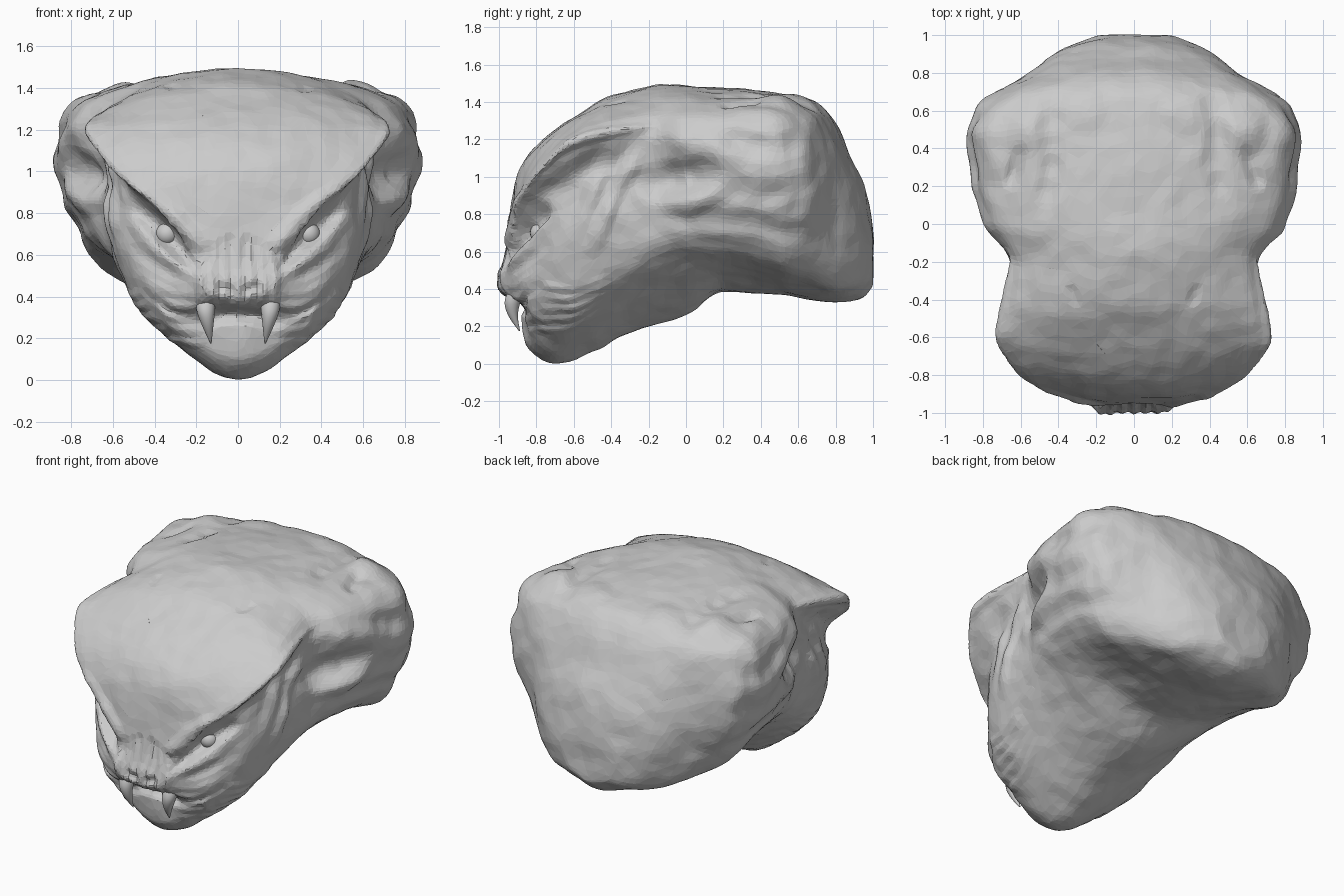
import bpy, bmesh, math
from mathutils import Vector, noise, kdtree
from mathutils.bvhtree import BVHTree

if "Cube" in bpy.data.objects:
    bpy.data.objects.remove(bpy.data.objects["Cube"])


def rail(*pts):
    """Smooth monotone curve value(y) through (y, value) points."""
    d = [(b[1] - a[1]) / (b[0] - a[0]) for a, b in zip(pts, pts[1:])]
    m = [d[0]] + [2 * a * b / (a + b) if a * b > 0 else 0 for a, b in zip(d, d[1:])] + [d[-1]]

    def f(y):
        i = max(k for k in range(len(d)) if k == 0 or pts[k][0] <= y)
        h = pts[i + 1][0] - pts[i][0]
        t = (y - pts[i][0]) / h
        return ((1 + 2 * t) * (1 - t) ** 2 * pts[i][1] + t * (1 - t) ** 2 * h * m[i]
                + t * t * (3 - 2 * t) * pts[i + 1][1] + t * t * (t - 1) * h * m[i + 1])
    return f


def spline(pts, n, closed=False):
    """Catmull-Rom curve through points."""
    p = [Vector(q) for q in pts]
    if len(p) == 1:
        return p
    p = [p[-1]] + p + p[:2] if closed else [p[0]] + p + [p[-1]]
    out = []
    for a, b, c, d in zip(p, p[1:], p[2:], p[3:]):
        for k in range(n):
            t = k / n
            out.append(0.5 * (2 * b + (c - a) * t + (2 * a - 5 * b + 4 * c - d) * t * t
                              + (3 * b - a - 3 * c + d) * t ** 3))
    return out if closed else out + [p[-1]]


def loft(bm, rings):
    vs = [[bm.verts.new(p) for p in r] for r in rings]
    n = len(vs[0])
    for a, b in zip(vs, vs[1:]):
        for i in range(n):
            bm.faces.new((a[i], a[(i + 1) % n], b[(i + 1) % n], b[i]))
    bm.faces.new(vs[0])
    bm.faces.new(vs[-1])
    bmesh.ops.recalc_face_normals(bm, faces=bm.faces)


def make(name, bm):
    me = bpy.data.meshes.new(name)
    bm.to_mesh(me)
    bm.free()
    ob = bpy.data.objects.new(name, me)
    bpy.context.collection.objects.link(ob)
    return ob


def apply(ob, kind, **props):
    mod = ob.modifiers.new(kind.lower(), kind)
    for k, v in props.items():
        setattr(mod, k, v)
    bpy.context.view_layer.objects.active = ob
    bpy.ops.object.modifier_apply(modifier=mod.name)


def relax(bm, times):
    for _ in range(times):
        bmesh.ops.smooth_vert(bm, verts=bm.verts, factor=.5, use_axis_x=True, use_axis_y=True, use_axis_z=True)


# Head rails: heights and half-widths running from face to back of skull
top_z = rail((-1, .48), (-.97, .6), (-.94, .82), (-.91, 1.0), (-.84, 1.12), (-.75, 1.21), (-.6, 1.32), (-.4, 1.43),
             (-.1, 1.49), (.4, 1.46), (.68, 1.41), (.76, 1.35), (.88, 1.1), (.96, .93), (1, .75))
crest_x = rail((-1, .14), (-.95, .26), (-.9, .41), (-.8, .59), (-.6, .7), (-.4, .67), (-.2, .64), (0, .76),
               (.2, .8), (.48, .84), (.62, .74), (.8, .5), (.93, .33), (1, .17))
crest_z = rail((-1, .48), (-.95, .65), (-.9, .85), (-.8, 1.02), (-.6, 1.19), (-.4, 1.24), (0, 1.28),
               (.48, 1.29), (.66, 1.27), (.8, 1.1), (.93, .85), (1, .68))
temple_x = rail((-1, .14), (-.95, .21), (-.9, .28), (-.8, .42), (-.7, .52), (-.6, .57), (-.4, .6), (-.2, .64),
                (0, .77), (.2, .84), (.46, .89), (.62, .82), (.8, .55), (.93, .37), (1, .19))
cheek_x = rail((-1, .15), (-.95, .25), (-.87, .38), (-.8, .46), (-.6, .58), (-.4, .62), (-.2, .64), (0, .75),
               (.2, .8), (.46, .83), (.62, .76), (.8, .54), (.93, .37), (1, .19))
cheek_z = rail((-1, .46), (-.9, .52), (-.6, .67), (-.2, .77), (.1, .83), (.5, .82), (.8, .75), (1, .58))
jaw_x = rail((-1, .12), (-.94, .2), (-.86, .34), (-.8, .41), (-.6, .49), (-.4, .52), (-.1, .61), (.2, .66),
             (.5, .66), (.62, .59), (.8, .45), (.93, .3), (1, .14))
jaw_z = rail((-1, .43), (-.94, .38), (-.86, .34), (-.6, .36), (-.4, .44), (-.1, .6), (.1, .63), (.3, .6),
             (.62, .5), (.85, .44), (1, .47))
base_z = rail((-1, .42), (-.96, .36), (-.88, .32), (-.85, .12), (-.8, .04), (-.7, 0), (-.5, .06), (-.3, .16),
              (0, .26), (.2, .38), (.5, .37), (.8, .325), (.93, .35), (1, .42))


def section(y):
    t, cx, cz, kz, jx, jz, b = (f(y) for f in (top_z, crest_x, crest_z, cheek_z, jaw_x, jaw_z, base_z))
    half = [(cx * .5, t + (cz - t) * .17), (cx * .82, t + (cz - t) * .54), (cx, cz), (temple_x(y), (cz + kz) / 2),
            (cheek_x(y), kz), (jx, jz), (jx * .52, b + (jz - b) * .35)]
    ring = [(0, t)] + half + [(0, b)] + [(-x, z) for x, z in reversed(half)]
    return [(p.x, y, p.y) for p in spline(ring, 4, True)]


# Skull loft plus brow ridges, fused into one skin
bm = bmesh.new()
ys = [.008 - .991 * math.cos(math.pi * i / 70) for i in range(71)]
loft(bm, [section(y) for y in ys])
for s in (1, -1):
    ridge = [(s * crest_x(y), y, crest_z(y)) for y in (-.93 + .018 * i for i in range(44))]
    rings = []
    for i, p in enumerate(ridge):
        r = .012 + .024 * math.sin(math.pi * i / 43)
        rings.append([Vector(p) + Vector((math.cos(a), 0, math.sin(a))) * r
                      for a in (math.tau * k / 10 for k in range(10))])
    loft(bm, rings)
head = make("head", bm)
apply(head, 'REMESH', mode='VOXEL', voxel_size=.014)

bm = bmesh.new()
bm.from_mesh(head.data)
relax(bm, 3)
bm.verts.ensure_lookup_table()
tree = BVHTree.FromBMesh(bm)
kd = kdtree.KDTree(len(bm.verts))
for v in bm.verts:
    kd.insert(v.co, v.index)
kd.balance()


def cast(view, a, b, bvh):
    o, d = {'front': ((a, -2, b), (0, 1, 0)), 'side': ((2, a, b), (-1, 0, 0)),
            'top': ((a, b, 3), (0, 0, -1))}[view]
    return bvh.ray_cast(Vector(o), Vector(d))[0], Vector(d)


def stroke(view, pts, r, h):
    """Mirrored, tapering sculpt stroke drawn in a view; positive h raises, negative carves."""
    best = {}
    path = spline(pts, 24)
    for k, q in enumerate(path):
        hit, d = cast(view, q.x, q.y, tree)
        if hit is None:
            continue
        fade = math.sin(math.pi * (k + 3) / (len(path) + 5)) ** .6 if len(path) > 1 else 1
        for s in (1, -1):
            uneven = fade * (1 + .7 * noise.noise(hit * 9 + Vector((s * 3, 0, 0))))
            for co, i, dist in kd.find_range((s * hit.x, hit.y, hit.z), r):
                w = uneven * (1 - (dist / r) ** 2) ** 2
                if w > best.get(i, (0,))[0]:
                    best[i] = (w, Vector((s * d.x, d.y, d.z)))
    for i, (w, d) in best.items():
        bm.verts[i].co -= d * h * w


# Eye sockets, lids and brows
stroke('front', [(.2, .56), (.34, .7), (.47, .82)], .075, -.055)
stroke('front', [(.19, .66), (.33, .81), (.5, .93)], .06, .02)
stroke('front', [(.25, .52), (.4, .64), (.53, .78)], .055, .025)
stroke('front', [(.22, .48), (.36, .53), (.5, .63)], .05, -.015)
# Snout pleats, nostrils and bridge furrows
stroke('front', [(.02, .44), (.15, .44)], .08, .012)
stroke('front', [(.18, .42), (.19, .55)], .08, .012)
for x in (0, .06, .12, .175):
    stroke('front', [(x, .37), (x * 1.05, .5)], .035, .018)
    stroke('front', [(x + .03, .54), (x * .7 + .04, .68 - x * .3)], .03, -.012)
stroke('front', [(.04, .43), (.09, .45)], .035, -.022)
# Mouth, cheek folds and chin
stroke('front', [(0, .31), (.08, .31), (.15, .28)], .055, -.045)
stroke('front', [(.17, .28), (.3, .32), (.45, .42)], .04, -.018)
for k in range(5):
    stroke('front', [(.2, .41 - .06 * k), (.33, .42 - .055 * k), (.47 - .03 * k, .5 - .05 * k)], .04, .012)
    stroke('side', [(-.76, .42 - .06 * k), (-.6, .4 - .05 * k), (-.42, .47 - .04 * k)], .035, .008)
stroke('front', [(0, .12), (0, .2)], .16, .015)
# Temple folds and the side hollow
stroke('side', [(-.72, .92), (-.55, 1.04), (-.35, 1.11), (-.12, 1.15)], .1, -.035)
stroke('side', [(-.4, 1.12), (-.48, .95), (-.56, .74)], .08, .028)
stroke('side', [(-.26, 1.12), (-.38, .92), (-.5, .62)], .07, .028)
stroke('side', [(-.16, .97), (.08, 1.01)], .13, -.075)
stroke('side', [(-.28, 1.1), (-.02, 1.2), (.25, 1.1)], .1, .025)
stroke('side', [(-.22, .88), (.02, .86), (.22, .96)], .09, .022)
# Long grooves and swellings on the back lobes
stroke('side', [(.15, .98), (.4, .91), (.65, .97)], .1, -.022)
stroke('side', [(-.05, .77), (.35, .75), (.7, .66)], .09, -.018)
stroke('side', [(.25, 1.2), (.45, 1.15), (.62, 1.2)], .09, -.022)
stroke('side', [(.6, 1.25), (.66, .95), (.62, .7)], .11, .02)
# Crown lumps and pits
stroke('top', [(.57, .5)], .17, .03)
stroke('top', [(.26, .6)], .15, .02)
stroke('top', [(.72, .28), (.77, .5)], .1, .015)
stroke('top', [(.42, .68), (.45, .5), (.43, .3), (.48, .1)], .09, -.025)
stroke('top', [(.33, -.35), (.31, -.41)], .045, -.025)
stroke('top', [(.6, .38), (.65, .22)], .06, -.025)

# Organic unevenness
relax(bm, 1)
bm.normal_update()
for v in bm.verts:
    n = noise.noise(v.co * 4) * .01 + noise.noise(v.co * 10) * .006
    v.co += v.normal * n
    v.co.z = max(v.co.z, 0)
eye_at = cast('front', .34, .7, BVHTree.FromBMesh(bm))[0]
bm.to_mesh(head.data)
bm.free()
apply(head, 'DECIMATE', ratio=.1)
head.data.shade_flat()

# Eyes and fangs
for s, side in ((1, "right"), (-1, "left")):
    bm = bmesh.new()
    bmesh.ops.create_uvsphere(bm, u_segments=20, v_segments=12, radius=.055)
    bmesh.ops.translate(bm, verts=bm.verts, vec=(s * eye_at.x, eye_at.y + .022, eye_at.z))
    make("eye_" + side, bm).data.shade_smooth()
    bm = bmesh.new()
    path = spline([(.155, -.88, .43, .05), (.155, -.925, .34, .045), (.145, -.925, .26, .027),
                   (.13, -.89, .175, .003)], 4)
    loft(bm, [[(s * p[0] + p[3] * math.cos(a), p[1] + p[3] * math.sin(a), p[2])
               for a in (math.tau * k / 14 for k in range(14))] for p in path])
    make("fang_" + side, bm).data.shade_smooth()
